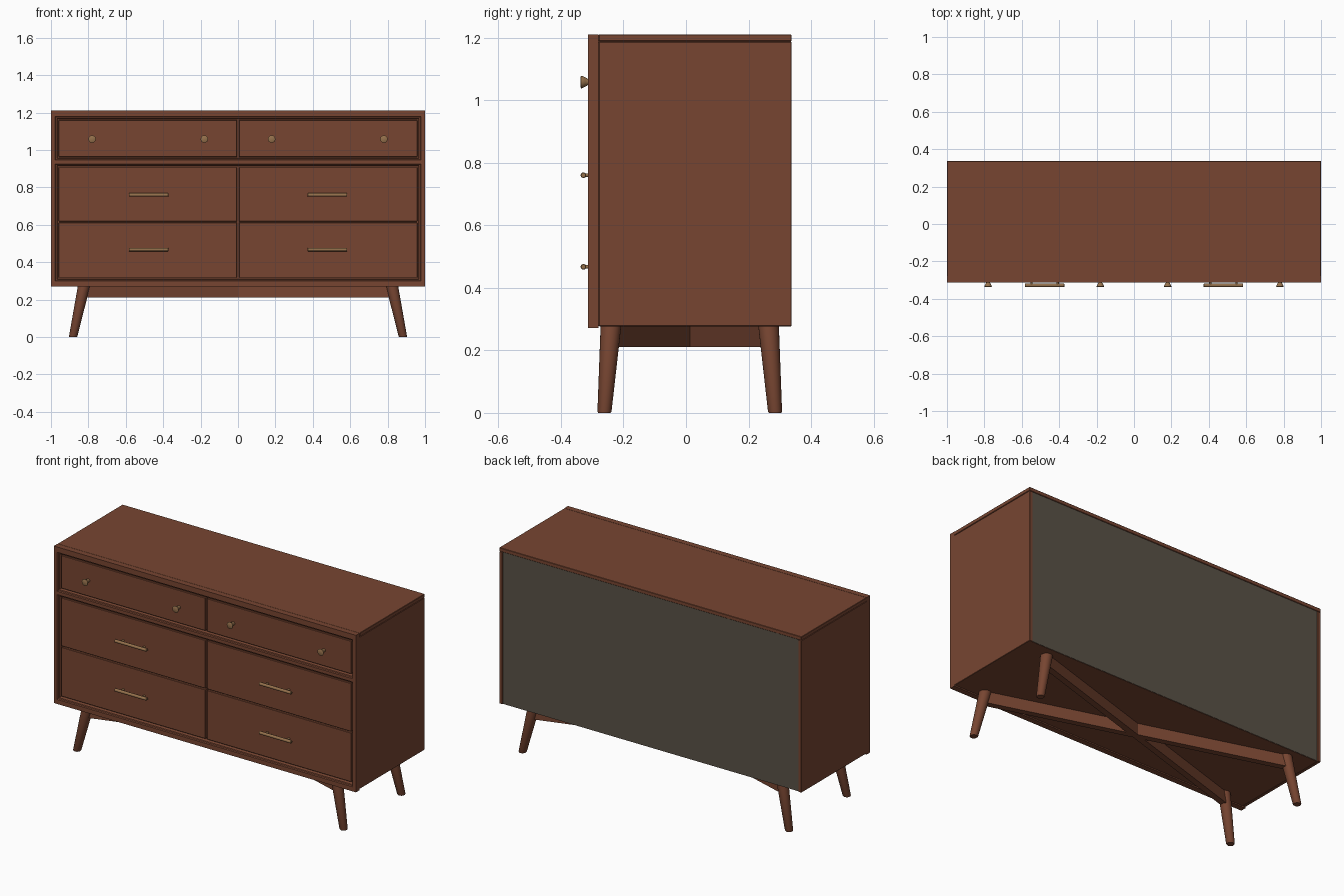
import bpy, bmesh, math
from mathutils import Vector, Matrix

if "Cube" in bpy.data.objects:
    bpy.data.objects.remove(bpy.data.objects["Cube"])


def material(name, rgb):
    m = bpy.data.materials.new(name)
    m.diffuse_color = (*rgb, 1)
    m.use_nodes = True
    m.node_tree.nodes["Principled BSDF"].inputs["Base Color"].default_value = m.diffuse_color
    return m


WOOD = material("walnut wood", (0.185, 0.060, 0.031))
BACK = material("grey back board", (0.100, 0.084, 0.062))
BRASS = material("aged brass", (0.300, 0.165, 0.072))


def finish(name, bm, mat, smooth=False, bevel=0):
    bmesh.ops.recalc_face_normals(bm, faces=bm.faces)
    me = bpy.data.meshes.new(name)
    bm.to_mesh(me)
    bm.free()
    me.materials.append(mat)
    ob = bpy.data.objects.new(name, me)
    bpy.context.collection.objects.link(ob)
    if bevel:
        b = ob.modifiers.new("soft edges", 'BEVEL')
        b.width, b.segments = bevel, 1
    if smooth:
        bpy.ops.object.select_all(action='DESELECT')
        ob.select_set(True)
        bpy.context.view_layer.objects.active = ob
        bpy.ops.object.shade_smooth_by_angle(angle=math.radians(35))
    return ob


def box(name, x0, x1, y0, y1, z0, z1, mat=WOOD, bevel=0):
    bm = bmesh.new()
    bmesh.ops.create_cube(bm, size=1)
    for v in bm.verts:
        v.co = ((x0 + x1) / 2 + v.co.x * (x1 - x0),
                (y0 + y1) / 2 + v.co.y * (y1 - y0),
                (z0 + z1) / 2 + v.co.z * (z1 - z0))
    return finish(name, bm, mat, bevel=bevel)


def loft(name, rings, mat, n=24):
    """Round rod through (centre, radius, axis) rings; axis is 'y' or 'z'."""
    bm = bmesh.new()
    loops = []
    for c, r, axis in rings:
        loop = []
        for i in range(n):
            a = 2 * math.pi * i / n
            d = (r * math.cos(a), r * math.sin(a))
            off = Vector((d[0], d[1], 0)) if axis == 'z' else Vector((d[0], 0, d[1]))
            loop.append(bm.verts.new(Vector(c) + off))
        loops.append(loop)
    for a, b in zip(loops, loops[1:]):
        for i in range(n):
            j = (i + 1) % n
            bm.faces.new((a[i], a[j], b[j], b[i]))
    bm.faces.new(loops[0])
    bm.faces.new(loops[-1])
    return finish(name, bm, mat, smooth=True)


def moulding(name, x, z0, z1):
    """Sloping inner edge around one drawer opening."""
    bm = bmesh.new()
    loops = []
    for inset, y in ((0, -0.313), (0.003, -0.306), (0.009, -0.304), (0.012, -0.296), (0.012, -0.281)):
        loops.append([bm.verts.new((sx * (x - inset), y, z)) for sx, z in
                      ((-1, z0 + inset), (1, z0 + inset), (1, z1 - inset), (-1, z1 - inset))])
    for a, b in zip(loops, loops[1:]):
        for i in range(4):
            j = (i + 1) % 4
            bm.faces.new((a[i], a[j], b[j], b[i]))
    # normals must face the opening, so force them outward to the front
    ob = finish(name, bm, WOOD)
    me = ob.data
    if me.polygons[0].normal.z < 0:
        me.flip_normals()
    return ob


# Carcass
box("top_panel", -1, 1, -0.279, 0.337, 1.188, 1.21, bevel=0.002)
box("bottom_panel", -0.98, 0.98, -0.279, 0.331, 0.278, 0.298)
for side, s in (("left", -1), ("right", 1)):
    xs = sorted((s * 0.979, s * 0.999))
    box(side + "_side_panel", *xs, -0.279, 0.337, 0.277, 1.187, bevel=0.002)
box("back_board", -0.979, 0.979, 0.322, 0.333, 0.28, 1.188, BACK)
box("drawer_backing", -0.979, 0.979, -0.282, -0.27, 0.29, 1.19)

# Front frame and mouldings
FY = (-0.313, -0.279)
box("frame_top_rail", -1, 1, *FY, 1.178, 1.21)
box("frame_middle_rail", -0.978, 0.978, *FY, 0.925, 0.945)
box("frame_bottom_rail", -1, 1, *FY, 0.271, 0.298)
for side, s in (("left", -1), ("right", 1)):
    box(side + "_frame_stile", *sorted((s * 0.978, s)), *FY, 0.298, 1.178)
moulding("upper_moulding", 0.978, 0.945, 1.178)
moulding("lower_moulding", 0.978, 0.298, 0.925)

# Drawer fronts with their handles
for side, s in (("left", -1), ("right", 1)):
    xs = sorted((s * 0.005, s * 0.959))
    for row, z0, z1 in (("upper", 0.963, 1.160), ("middle", 0.618, 0.907), ("lower", 0.317, 0.611)):
        box(f"{side}_{row}_drawer", *xs, -0.300, -0.281, z0, z1, bevel=0.002)
    for k in (0.18, 0.78):
        loft(f"{side}_knob", [((s * k, y, 1.058), r, 'y') for y, r in
             ((-0.298, 0.010), (-0.314, 0.010), (-0.322, 0.015), (-0.332, 0.020),
              (-0.335, 0.020), (-0.337, 0.017))], BRASS, 16)
    for z in (0.76, 0.467):
        cx = s * 0.478
        # bar handle: a rod along x, made as a z rod and turned
        bar = loft(f"{side}_handle_bar", [((0, 0, h), r, 'z') for h, r in
                   ((-0.106, 0.007), (-0.104, 0.009), (0.104, 0.009), (0.106, 0.007))], BRASS, 16)
        bar.data.transform(Matrix.Translation((cx, -0.328, z)) @ Matrix.Rotation(math.pi / 2, 4, 'Y'))
        for px in (-0.07, 0.07):
            loft(f"{side}_handle_post", [((cx + px, y, z), 0.006, 'y')
                 for y in (-0.298, -0.328)], BRASS, 12)

# Splayed tapered legs
CY = 0.012
for sx in (-1, 1):
    for sy, name in ((-1, "front_leg"), (1, "back_leg")):
        loft(name, [((sx * 0.882, CY + sy * 0.273, 0), 0.020, 'z'),
                    ((sx * 0.881, CY + sy * 0.2727, 0.004), 0.0225, 'z'),
                    ((sx * 0.822, CY + sy * 0.252, 0.279), 0.033, 'z')], WOOD)

# Crossed braces between opposite legs
length = 2 * math.hypot(0.82, 0.252)
for s in (-1, 1):
    brace = box("cross_brace", -length / 2, length / 2, -0.018, 0.018, 0.21, 0.279)
    brace.data.transform(Matrix.Translation((0, CY, 0)) @
                         Matrix.Rotation(s * math.atan2(0.252, 0.82), 4, 'Z'))
